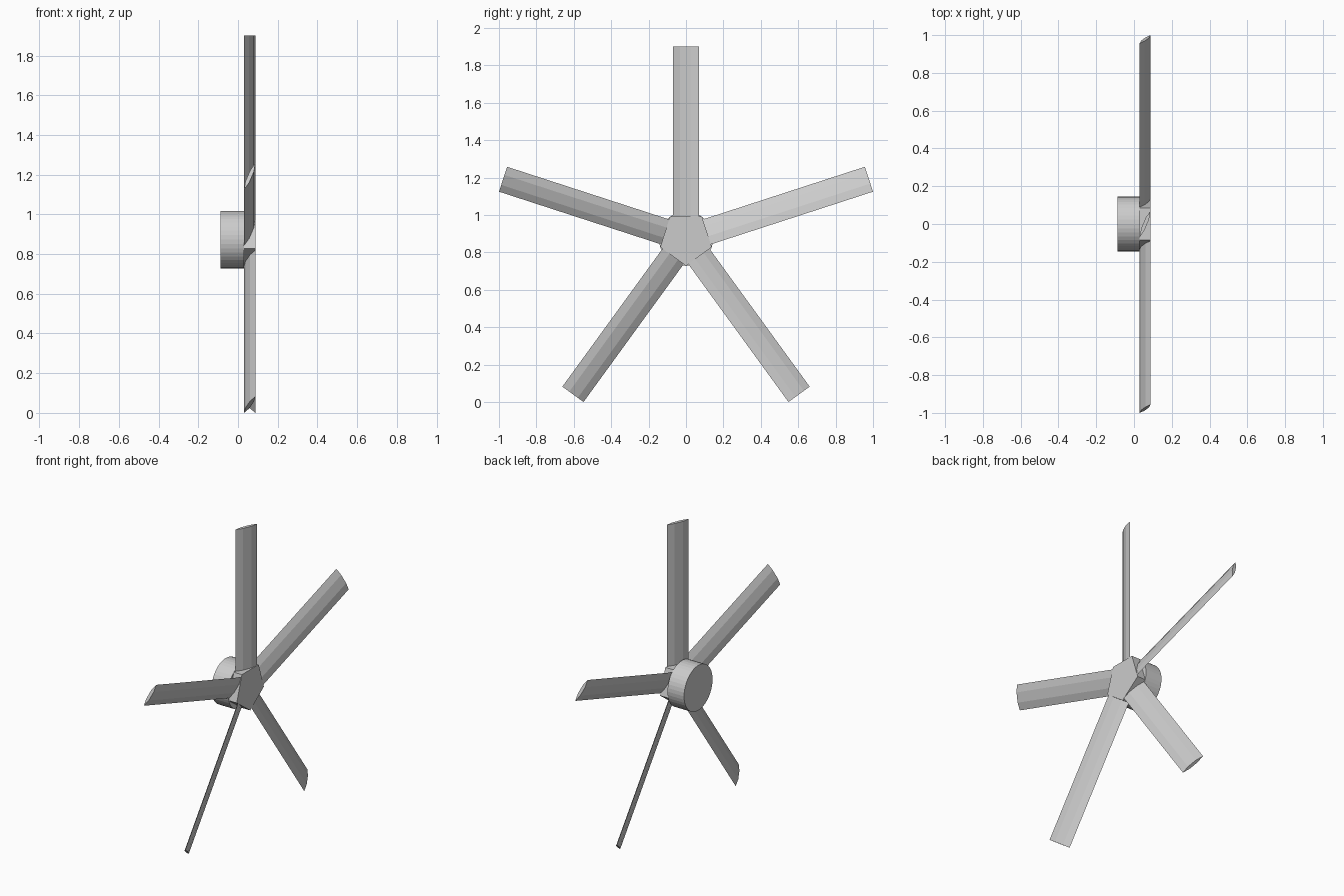
import bpy, bmesh, math
from mathutils import Vector

if "Cube" in bpy.data.objects:
    bpy.data.objects.remove(bpy.data.objects["Cube"])

CENTRE_Z = 0.873
TIP_R, ROOT_R = 1.0285, 0.09
X_BACK, X_FRONT, X_MOTOR = 0.03, 0.0875, -0.0875


def loft(name, ring_a, ring_b):
    """Closed solid between two matching rings of points."""
    bm = bmesh.new()
    a = [bm.verts.new(p) for p in ring_a]
    b = [bm.verts.new(p) for p in ring_b]
    bm.faces.new(a)
    bm.faces.new(b[::-1])
    n = len(a)
    for i in range(n):
        j = (i + 1) % n
        bm.faces.new((a[i], b[i], b[j], a[j]))
    bmesh.ops.recalc_face_normals(bm, faces=bm.faces)
    mesh = bpy.data.meshes.new(name)
    bm.to_mesh(mesh)
    bm.free()
    obj = bpy.data.objects.new(name, mesh)
    bpy.context.collection.objects.link(obj)
    return obj


def polygon(x, radius, sides, start):
    """Regular polygon in the y-z plane."""
    angles = [start + math.tau * i / sides for i in range(sides)]
    return [(x, radius * math.cos(t), CENTRE_Z + radius * math.sin(t)) for t in angles]


# Motor disc behind the blades
loft("motor_disc", polygon(X_MOTOR, 0.145, 40, 0), polygon(X_BACK, 0.145, 40, 0))

# Pentagonal hub, one flat side per blade
loft("hub", polygon(X_BACK, 0.145, 5, math.radians(54)),
     polygon(X_FRONT, 0.145, 5, math.radians(54)))

# Pitched thin lens section: (across chord, thickness)
lens = [(-1, 0), (-0.4, 0.010), (0.4, 0.010), (1, 0), (0.4, -0.010), (-0.4, -0.010)]
half_w, half_x = 0.07, (X_FRONT - X_BACK) / 2
pitch = math.atan2(half_x, half_w)
mid_x = (X_BACK + X_FRONT) / 2


def blade_ring(angle, radius):
    out = Vector((0, math.cos(angle), math.sin(angle)))
    side = Vector((0, math.sin(angle), -math.cos(angle)))
    ring = []
    for c, t in lens:
        x = mid_x + c * half_x + t * math.cos(pitch)
        s = c * half_w - t * math.sin(pitch)
        ring.append(Vector((x, 0, CENTRE_Z)) + out * radius + side * s)
    return ring


# Five blades
for i in range(5):
    ang = math.radians(90 + 72 * i)
    loft(f"blade_{i + 1}", blade_ring(ang, ROOT_R), blade_ring(ang, TIP_R))
